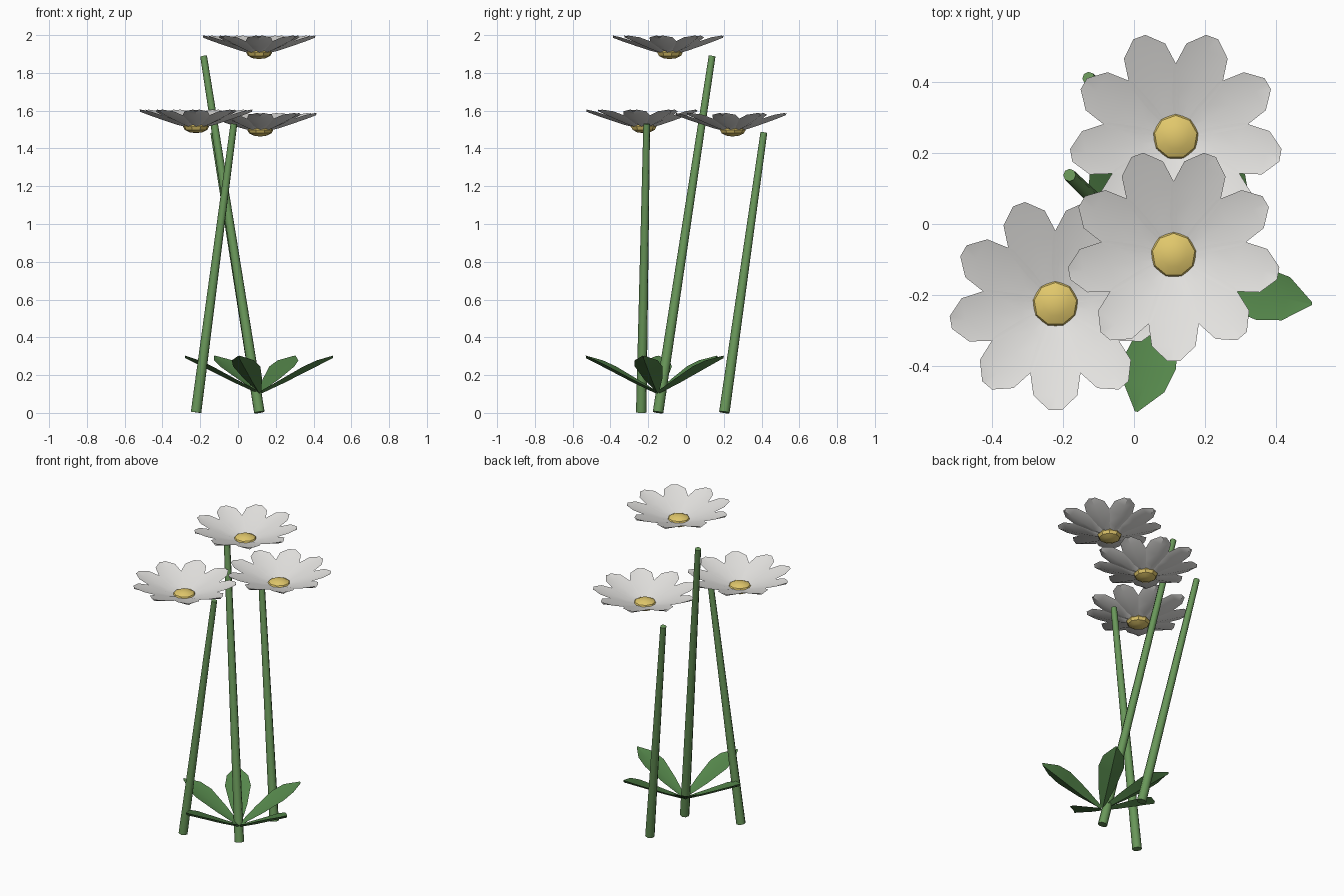
import bpy, bmesh, math
from mathutils import Matrix, Vector

cube = bpy.data.objects.get("Cube")
if cube:
    bpy.data.objects.remove(cube)


def material(name, rgb):
    m = bpy.data.materials.new(name)
    m.use_nodes = True
    m.diffuse_color = (*rgb, 1)
    m.node_tree.nodes["Principled BSDF"].inputs["Base Color"].default_value = (*rgb, 1)
    return m


WHITE = material("petal white", (0.78, 0.77, 0.75))
YELLOW = material("centre yellow", (0.76, 0.58, 0.15))
STEM = material("stem green", (0.14, 0.31, 0.10))
LEAF = material("leaf green", (0.09, 0.24, 0.07))


def finish(name, bm, mat, location=(0, 0, 0), angle=35):
    mesh = bpy.data.meshes.new(name)
    bmesh.ops.recalc_face_normals(bm, faces=bm.faces)
    bm.to_mesh(mesh)
    bm.free()
    mesh.materials.append(mat)
    obj = bpy.data.objects.new(name, mesh)
    obj.location = location
    bpy.context.collection.objects.link(obj)
    bpy.ops.object.select_all(action="DESELECT")
    obj.select_set(True)
    bpy.context.view_layer.objects.active = obj
    bpy.ops.object.shade_smooth_by_angle(angle=math.radians(angle))
    return obj


def add_blade(bm, stations, cup, turn, thick):
    """Closed, cupped blade along a turned +x; stations are (reach, half width, height)."""
    widest = max(s[1] for s in stations)
    rot = Matrix.Rotation(math.radians(turn), 4, "Z")
    loop = []
    for reach, half, height in stations:
        lift = cup * half / widest
        top = [(reach, half, height + lift), (reach, 0, height), (reach, -half, height + lift)]
        under = [(reach, 0, height - thick)]
        loop.append([bm.verts.new(rot @ Vector(p)) for p in top + under])
    for a, b in zip(loop, loop[1:]):
        for i in range(4):
            j = (i + 1) % 4
            # Order around the section: left edge, ridge, right edge, underside
            bm.faces.new((a[i], a[j], b[j], b[i]))
    bm.faces.new(loop[0])
    bmesh.ops.remove_doubles(bm, verts=bm.verts[-4:], dist=0.0001)


PETAL = [(0.03, 0.015, 0.0), (0.10, 0.047, 0.018), (0.18, 0.073, 0.044),
         (0.258, 0.062, 0.071), (0.30, 0.018, 0.087)]
BLADE = [(0.01, 0.012, 0.0), (0.13, 0.05, 0.055), (0.25, 0.075, 0.115),
         (0.32, 0.062, 0.15), (0.395, 0.004, 0.187)]


# Flower heads: nine petals around a flattened centre
def flower(name, location):
    bm = bmesh.new()
    for k in range(9):
        add_blade(bm, PETAL, 0.011, 30 + 40 * k, 0.009)
    finish(name + "_petals", bm, WHITE, location)
    bm = bmesh.new()
    bmesh.ops.create_uvsphere(bm, u_segments=9, v_segments=6, radius=0.07)
    bmesh.ops.scale(bm, vec=(1, 1, 0.5), verts=bm.verts)
    finish(name + "_centre", bm, YELLOW, location)


# Stems: tapering leaning tubes
def stem(name, foot, tip):
    foot, tip = Vector(foot), Vector(tip)
    bm = bmesh.new()
    bmesh.ops.create_cone(bm, cap_ends=True, segments=8, radius1=0.028, radius2=0.018,
                          depth=(tip - foot).length)
    turn = (tip - foot).to_track_quat("Z", "Y").to_matrix()
    bmesh.ops.rotate(bm, matrix=turn, verts=bm.verts)
    finish(name, bm, STEM, (foot + tip) / 2, 50)


flower("tall_flower", (0.112, -0.087, 1.908))
flower("back_flower", (0.118, 0.246, 1.498))
flower("side_flower", (-0.222, -0.226, 1.516))

stem("tall_stem", (0.113, -0.148, 0.003), (-0.182, 0.138, 1.888))
stem("back_stem", (0.113, 0.203, 0.003), (-0.128, 0.412, 1.483))
stem("side_stem", (-0.222, -0.237, 0.003), (-0.022, -0.208, 1.53))

# Rosette of leaves around the foot of the tall stem
bm = bmesh.new()
for turn in (-11, 62, 127, 180, -106):
    add_blade(bm, BLADE, 0.016, turn, 0.012)
finish("leaf_rosette", bm, LEAF, (0.115, -0.15, 0.115))
